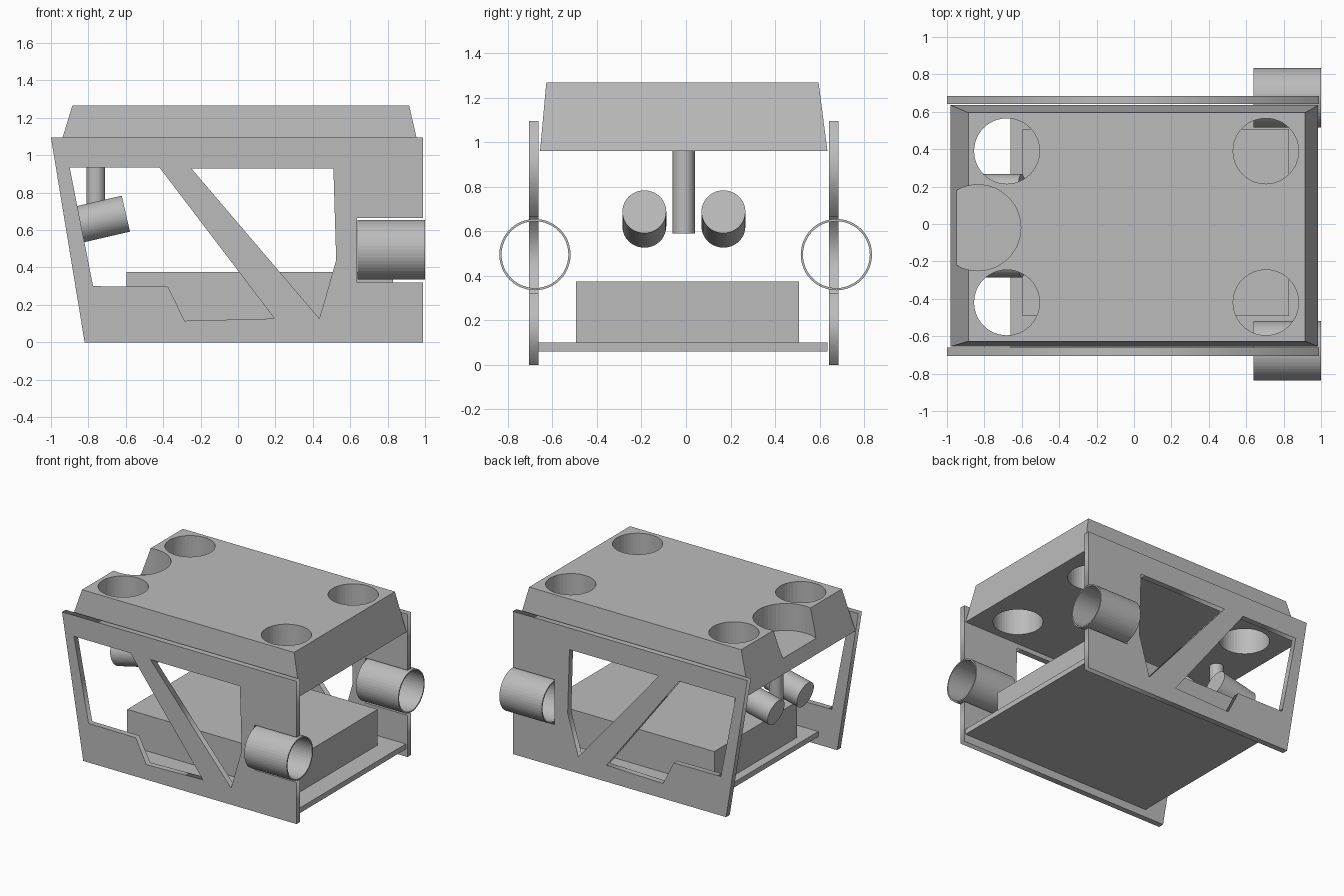
import bpy, bmesh, math
from mathutils import Matrix

cube = bpy.data.objects.get("Cube")
if cube:
    bpy.data.objects.remove(cube, do_unlink=True)

grey = bpy.data.materials.new("plain grey")
grey.use_nodes = True
colour = (0.5, 0.5, 0.5, 1)
grey.diffuse_color = colour
grey.node_tree.nodes["Principled BSDF"].inputs["Base Color"].default_value = colour


def add_object(name, data):
    obj = bpy.data.objects.new(name, data)
    bpy.context.collection.objects.link(obj)
    data.materials.append(grey)
    return obj


def finish(name, bm):
    bmesh.ops.recalc_face_normals(bm, faces=bm.faces)
    mesh = bpy.data.meshes.new(name)
    bm.to_mesh(mesh)
    bm.free()
    return add_object(name, mesh)


def block(name, bottom, top, z0, z1):
    """Block between two rectangles, each (x0, x1, y0, y1)."""
    bm = bmesh.new()
    rings = []
    for (x0, x1, y0, y1), z in ((bottom, z0), (top, z1)):
        corners = ((x0, y0), (x1, y0), (x1, y1), (x0, y1))
        rings.append([bm.verts.new((x, y, z)) for x, y in corners])
    low, high = rings
    bm.faces.new(low[::-1])
    bm.faces.new(high)
    for i in range(4):
        j = (i + 1) % 4
        bm.faces.new((low[i], low[j], high[j], high[i]))
    return finish(name, bm)


def cylinder(name, centre, radius, length, tilt=0.0, sides=48):
    """Cylinder along z, tilted about y."""
    bm = bmesh.new()
    place = Matrix.Translation(centre) @ Matrix.Rotation(tilt, 4, "Y")
    bmesh.ops.create_cone(bm, cap_ends=True, segments=sides, radius1=radius,
                          radius2=radius, depth=length, matrix=place)
    return finish(name, bm)


def cut(target, cutter):
    mod = target.modifiers.new("cut", "BOOLEAN")
    mod.operation = "DIFFERENCE"
    mod.solver = "EXACT"
    mod.object = cutter
    bpy.context.view_layer.objects.active = target
    bpy.ops.object.modifier_apply(modifier=mod.name)
    bpy.data.objects.remove(cutter, do_unlink=True)


# Side plates: outline with a tube slot, and two window openings
outline = [(-0.82, 0), (0.99, 0), (0.99, 0.32), (0.635, 0.32),
           (0.635, 0.665), (0.99, 0.665), (0.99, 1.095), (-1, 1.095)]
rear_window = [(-0.9, 0.935), (-0.42, 0.935), (0.195, 0.127),
               (-0.285, 0.115), (-0.375, 0.297), (-0.775, 0.3)]
front_window = [(-0.25, 0.93), (0.51, 0.93), (0.525, 0.44), (0.435, 0.127)]


def side_plate(name, y):
    curve = bpy.data.curves.new(name, "CURVE")
    curve.dimensions = "2D"
    curve.fill_mode = "BOTH"
    curve.extrude = 0.022
    for points in (outline, rear_window, front_window):
        spline = curve.splines.new("POLY")
        spline.points.add(len(points) - 1)
        for p, (x, z) in zip(spline.points, points):
            p.co = (x, z, 0, 1)
        spline.use_cyclic_u = True
    temp = bpy.data.objects.new(name + "_curve", curve)
    bpy.context.collection.objects.link(temp)
    graph = bpy.context.evaluated_depsgraph_get()
    mesh = bpy.data.meshes.new_from_object(temp.evaluated_get(graph))
    bpy.data.objects.remove(temp, do_unlink=True)
    mesh.materials.clear()
    mesh.transform(Matrix.Translation((0, y, 0)) @ Matrix.Rotation(math.pi / 2, 4, "X"))
    add_object(name, mesh)


side_plate("right_side_plate", -0.683)
side_plate("left_side_plate", 0.663)

# Open tubes sitting in the plate slots
for name, y in (("right_tube", -0.678), ("left_tube", 0.675)):
    centre = (0.82, y, 0.495)
    tube = cylinder(name, centre, 0.16, 0.36, math.pi / 2)
    cut(tube, cylinder("bore", centre, 0.15, 0.5, math.pi / 2))

# Tapered deck with four through holes and a blind end pocket
deck = block("top_deck", (-0.98, 0.985, -0.655, 0.635),
             (-0.885, 0.915, -0.627, 0.595), 0.96, 1.267)
for x in (-0.68, 0.705):
    for y in (-0.42, 0.39):
        cut(deck, cylinder("hole", (x, y, 1.1), 0.175, 1))
cut(deck, cylinder("pocket", (-0.835, -0.02, 1.31), 0.23, 0.5))

# Floor and the box resting on it
floor = (-0.66, 0.98, -0.661, 0.635)
block("floor_plate", floor, floor, 0.06, 0.1)
box = (-0.595, 0.83, -0.493, 0.507)
block("battery_box", box, box, 0.1, 0.375)

# Hanging post and its pair of tilted cylinders
cylinder("post", (-0.76, -0.01, 0.775), 0.05, 0.37)
for name, y in (("right_lamp", -0.187), ("left_lamp", 0.168)):
    cylinder(name, (-0.741, y, 0.655), 0.0985, 0.29, math.radians(77))
